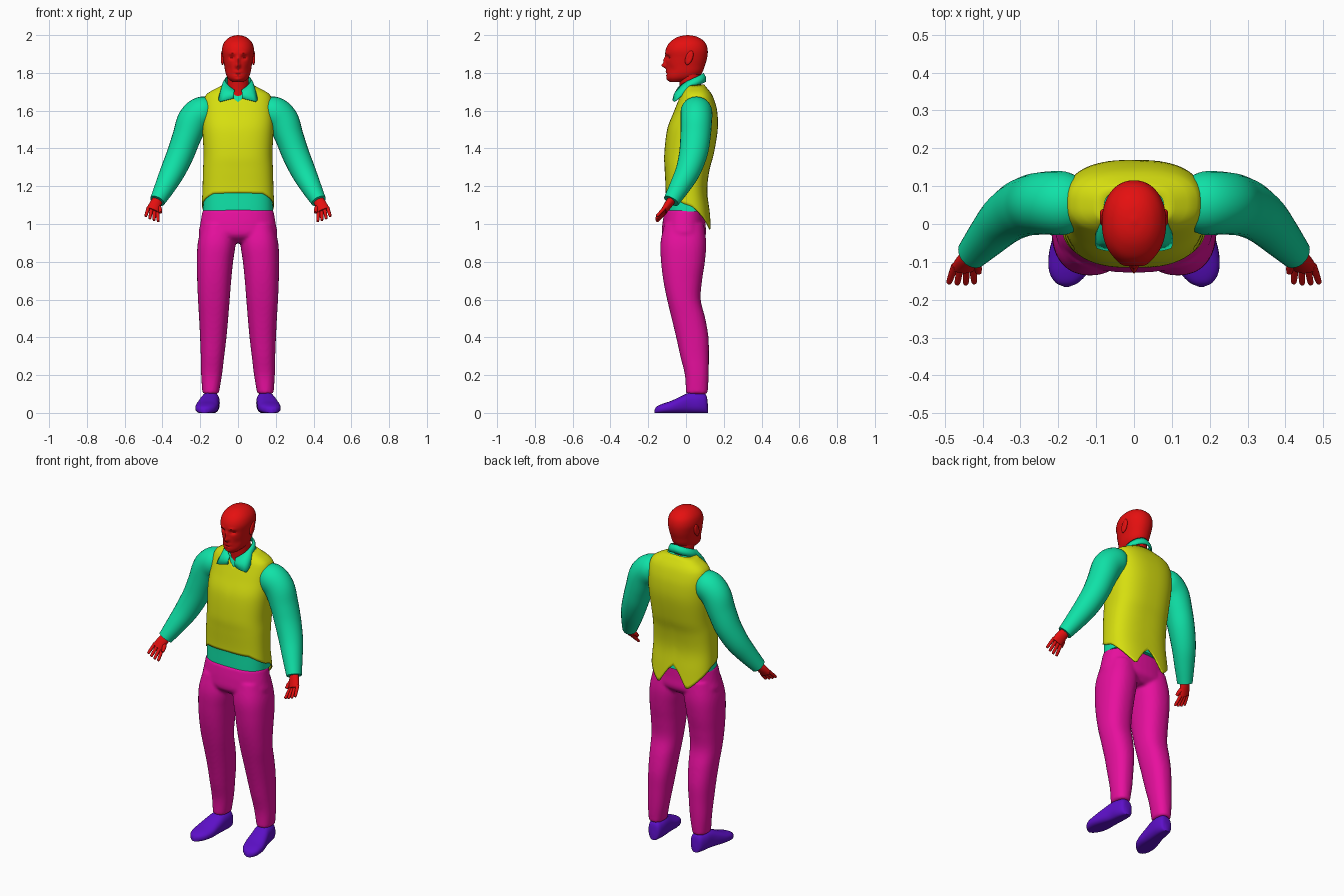
import bpy
import bmesh
from math import sin, cos, pi, exp, radians, copysign
from mathutils import Vector

old = bpy.data.objects.get("Cube")
if old:
    bpy.data.objects.remove(old, do_unlink=True)


def material(name, color):
    mat = bpy.data.materials.new(name)
    mat.use_nodes = True
    mat.diffuse_color = (*color, 1)
    mat.node_tree.nodes["Principled BSDF"].inputs["Base Color"].default_value = (*color, 1)
    return mat


RED = material("red skin", (.78, .005, .005))
YELLOW = material("yellow vest", (.68, .74, .005))
TEAL = material("teal shirt", (.005, .76, .39))
MAGENTA = material("magenta trousers", (.82, .005, .35))
PURPLE = material("purple shoes", (.11, .005, .58))


def spline(rows, steps=5):
    """Smoothly resample rows of numbers."""
    p = [Vector(r) for r in rows]
    p = [2 * p[0] - p[1]] + p + [2 * p[-1] - p[-2]]
    out = []
    for a, b, c, d in zip(p, p[1:], p[2:], p[3:]):
        for i in range(steps):
            t = i / steps
            out.append(b + (c - a) * (t / 2) + (2 * a - 5 * b + 4 * c - d) * (t * t / 2)
                       + (3 * b - a - 3 * c + d) * (t ** 3 / 2))
    return out + [p[-2]]


def lerp_table(table, t):
    """Row of the table at key t, without the key."""
    for low, high in zip(table, table[1:]):
        if t <= high[0]:
            f = max(0, (t - low[0]) / (high[0] - low[0]))
            return [a + (b - a) * f for a, b in zip(low[1:], high[1:])]
    return list(table[-1][1:])


def oval(angle, power):
    """Point on a rounded-square outline; angle zero faces the front."""
    x, y = sin(angle), -cos(angle)
    return copysign(abs(x) ** (2 / power), x), copysign(abs(y) ** (2 / power), y)


def loft(bm, rings, capped=True, closed=True):
    loops = [[bm.verts.new(p) for p in ring] for ring in rings]
    n = len(loops[0])
    for low, high in zip(loops, loops[1:]):
        for i in range(n if closed else n - 1):
            j = (i + 1) % n
            bm.faces.new((low[i], low[j], high[j], high[i]))
    if capped:
        bm.faces.new(loops[0])
        bm.faces.new(loops[-1])


def level_rings(rows, n=40, power=2.3, side=1):
    """Horizontal rings from rows of height, half width, front, back, centre."""
    rings = []
    for row in spline(rows):
        z, rx, front, back = row[:4]
        cx = row[4] * side if len(row) > 4 else 0
        outline = [oval(2 * pi * i / n, power) for i in range(n)]
        rings.append([Vector((cx + rx * u, (front + back) / 2 + (back - front) / 2 * v, z))
                      for u, v in outline])
    return rings


def tube_rings(rows, side=1, n=24):
    """Rings along a path of x, y, z, half width, half depth."""
    path = spline(rows)
    rings = []
    for i, row in enumerate(path):
        ahead = path[min(i + 1, len(path) - 1)].xyz - path[max(i - 1, 0)].xyz
        u = ahead.cross(Vector((0, 1, 0))).normalized()
        v = ahead.cross(u).normalized()
        ring = []
        for k in range(n):
            p = row.xyz + u * row[3] * cos(2 * pi * k / n) + v * row[4] * sin(2 * pi * k / n)
            ring.append(Vector((p.x * side, p.y, p.z)))
        rings.append(ring)
    return rings


def finish(name, bm, mat, thickness=0, voxel=0):
    bmesh.ops.recalc_face_normals(bm, faces=bm.faces)
    mesh = bpy.data.meshes.new(name)
    bm.to_mesh(mesh)
    bm.free()
    mesh.materials.append(mat)
    obj = bpy.data.objects.new(name, mesh)
    bpy.context.collection.objects.link(obj)
    bpy.ops.object.select_all(action="DESELECT")
    obj.select_set(True)
    bpy.context.view_layer.objects.active = obj
    bpy.ops.object.shade_smooth_by_angle(angle=radians(50))
    if thickness:
        obj.modifiers.new("cloth", "SOLIDIFY").thickness = thickness
    if voxel:
        fuse = obj.modifiers.new("fuse", "REMESH")
        fuse.mode = "VOXEL"
        fuse.voxel_size = voxel
        fuse.use_smooth_shade = True
        obj.modifiers.new("soften", "SMOOTH").iterations = 4
    return obj


# Torso outline shared by shirt and vest: height, half width, front, back
TORSO = spline([(.95, .195, -.11, .14), (1.07, .193, -.11, .125), (1.18, .188, -.108, .112),
                (1.29, .185, -.113, .125), (1.37, .182, -.115, .147), (1.5, .188, -.1, .168),
                (1.59, .187, -.066, .166), (1.65, .182, -.042, .152), (1.69, .165, -.026, .135),
                (1.715, .12, -.012, .115), (1.74, .075, -.005, .095)])


def torso_point(angle, z, scale=1):
    rx, front, back = lerp_table(TORSO, z)
    u, v = oval(angle, 2.6)
    return Vector((rx * u * scale, (front + back) / 2 + (back - front) / 2 * v * scale, z))


N = 72
angles = [2 * pi * i / N for i in range(N)]
bm = bmesh.new()
loft(bm, [[torso_point(a, 1.065 + .67 * s / 40, .96) for a in angles] for s in range(41)])
finish("shirt_body", bm, TEAL)

# Vest with a V neckline in front and two pointed tails behind
HEM = [(0, 1.165), (40, 1.16), (75, 1.12), (100, 1.09), (130, 1.03), (158, .965), (180, 1.09)]
NECKLINE = [(0, 1.645), (12, 1.7), (35, 1.735), (180, 1.74)]
bm = bmesh.new()
rings = []
for s in range(41):
    ring = []
    for i, a in enumerate(angles):
        deg = min(i, N - i) * 360 / N
        hem, top = lerp_table(HEM, deg)[0], lerp_table(NECKLINE, deg)[0]
        ring.append(torso_point(a, hem + (top - hem) * s / 40))
    rings.append(ring)
loft(bm, rings, capped=False)
finish("vest", bm, YELLOW, thickness=.006)

# Folded collar, dropping to a point on each side of the throat
bm = bmesh.new()
upper, middle, lower = [], [], []
for i in range(-33, 34):
    t = abs(i) / 33
    a = radians(i * 5)
    out = Vector((sin(a), cos(a), 0))
    point = max(0, 1 - abs(t - .78) / .22)
    top = Vector((.07 * sin(a), .02 + .073 * cos(a), 1.8 - .09 * t ** 1.5))
    flap = out * (.014 + .046 * point) - Vector((0, 0, .045 + .045 * point))
    upper.append(top)
    middle.append(top + flap * .5 + out * .006)
    lower.append(top + flap)
loft(bm, [upper, middle, lower], capped=False, closed=False)
finish("collar", bm, TEAL, thickness=.006)

# Trousers: hips and two legs fused into one cloth
bm = bmesh.new()
loft(bm, level_rings([(.9, .14, -.08, .07), (.94, .205, -.125, .105), (1, .2, -.125, .103),
                      (1.075, .187, -.112, .1)]))
LEG = [(.1, .043, 0, .115, .145), (.2, .055, -.006, .12, .14), (.3, .062, -.03, .121, .135),
       (.4, .07, -.052, .119, .131), (.5, .077, -.076, .102, .129), (.6, .084, -.1, .078, .128),
       (.7, .09, -.12, .085, .126), (.8, .096, -.132, .1, .122), (.9, .1, -.135, .107, .113),
       (1, .085, -.115, .095, .105)]
for side in (1, -1):
    loft(bm, level_rings(LEG, side=side))
finish("trousers", bm, MAGENTA, voxel=.009)

# Head, with the face pressed in and pulled out: x, z, spread x, spread z, pull
HEAD = [(1.752, .03, -.085, -.01), (1.772, .053, -.1, .05), (1.8, .066, -.102, .085),
        (1.84, .073, -.105, .1), (1.88, .08, -.107, .112), (1.92, .085, -.108, .115),
        (1.955, .077, -.092, .105), (1.98, .057, -.063, .08), (1.994, .032, -.032, .05),
        (2, .004, .005, .013)]
FACE = [(0, 1.838, .012, .012, .024), (0, 1.865, .009, .02, .014), (.033, 1.882, .014, .009, -.014),
        (.03, 1.903, .02, .007, .006), (0, 1.805, .02, .006, .006), (0, 1.796, .022, .003, -.004),
        (0, 1.786, .018, .005, .004), (0, 1.765, .018, .009, .006), (.05, 1.82, .015, .02, -.005)]
bm = bmesh.new()
rings = level_rings(HEAD, n=88, power=2.15)
for p in (p for ring in rings for p in ring if p.y < -.02):
    p.y -= sum(pull * exp(-((abs(p.x) - x) / sx) ** 2 - ((p.z - z) / sz) ** 2)
               for x, z, sx, sz, pull in FACE)
loft(bm, rings)
finish("head", bm, RED)

bm = bmesh.new()
loft(bm, tube_rings([(0, .03, 1.64, .056, .056), (0, .025, 1.72, .056, .056),
                     (0, .015, 1.82, .058, .06)]))
finish("neck", bm, RED)

SLEEVE = [(.13, .055, 1.61, .05, .06), (.18, .055, 1.597, .082, .083), (.235, .055, 1.55, .085, .083),
          (.272, .05, 1.46, .076, .08), (.305, .038, 1.37, .072, .075), (.345, .01, 1.28, .066, .066),
          (.385, -.032, 1.2, .055, .055), (.427, -.078, 1.122, .041, .043)]
PALM = [(.42, -.07, 1.135, .026, .022), (.437, -.092, 1.105, .031, .021),
        (.452, -.116, 1.07, .034, .017)]
THUMB = [(.43, -.09, 1.1, .014, .014), (.415, -.108, 1.08, .012, .012), (.41, -.128, 1.06, .008, .008)]
SHOE = [(.14, .117, .01, .04), (.14, .106, .034, .1), (.143, .07, .046, .112), (.148, .02, .05, .112),
        (.157, -.03, .056, .09), (.165, -.08, .06, .067), (.172, -.125, .052, .052),
        (.177, -.154, .031, .038), (.178, -.166, .006, .022)]

for side, label in ((1, "left"), (-1, "right")):
    bm = bmesh.new()
    loft(bm, tube_rings(SLEEVE, side))
    finish(label + "_sleeve", bm, TEAL)

    # Hand with thumb and four spread fingers
    bm = bmesh.new()
    loft(bm, tube_rings(PALM, side))
    loft(bm, tube_rings(THUMB, side, n=12))
    for k in (-1.5, -.5, .5, 1.5):
        root = Vector((.45, -.11, 1.075)) + Vector((.87, 0, .5)) * k * .018
        reach = Vector((.08 + .1 * k, -.68, -.72)) * (.074 - .004 * abs(k))
        loft(bm, tube_rings([(*(root + reach * f), r, r) for f, r in
                             ((0, .0095), (.5, .009), (.92, .0075), (1, .004))], side, n=12))
    finish(label + "_hand", bm, RED)

    # Ear, leaning back
    bm = bmesh.new()
    bmesh.ops.create_uvsphere(bm, u_segments=20, v_segments=12, radius=1)
    for v in bm.verts:
        dent = .006 * exp(-((v.co.y / .5) ** 2 + (v.co.z / .6) ** 2))
        x = .082 + .012 * v.co.x - (dent if v.co.x > 0 else 0)
        v.co = (side * x, .017 + .02 * v.co.y + .01 * v.co.z, 1.88 + .038 * v.co.z)
    finish(label + "_ear", bm, RED)

    # Shoe, lofted from heel to toe with a flattened sole
    bm = bmesh.new()
    rings = []
    for x, y, w, h in spline(SHOE):
        outline = [oval(2 * pi * i / 28, 2.5) for i in range(28)]
        rings.append([(side * (x + w * u), y, max(.004, h / 2 + h / 2 * v)) for u, v in outline])
    loft(bm, [[(px, py, pz - .004) for px, py, pz in ring] for ring in rings])
    finish(label + "_shoe", bm, PURPLE)
